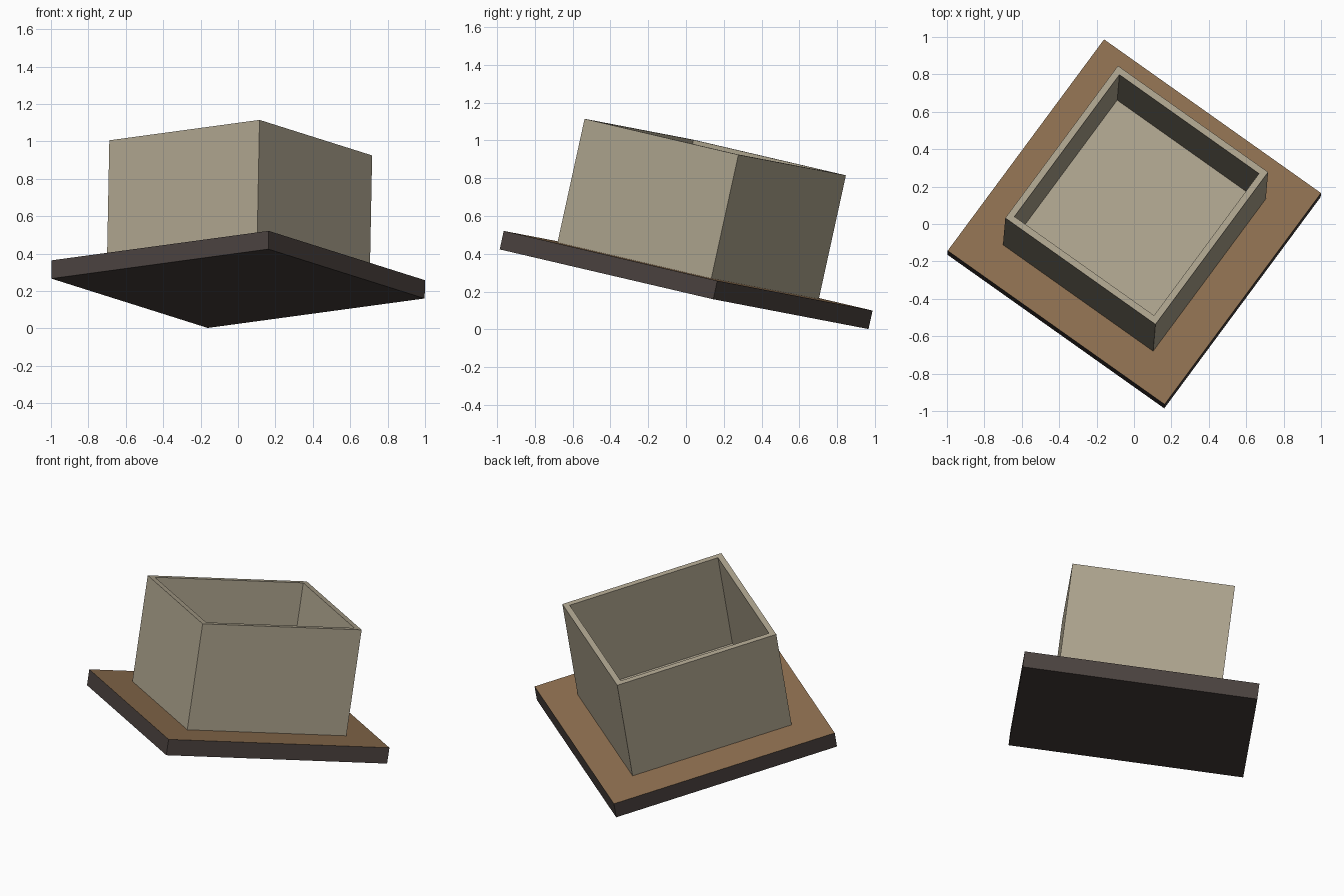
import bpy, bmesh
from mathutils import Vector, Matrix

if "Cube" in bpy.data.objects:
    bpy.data.objects.remove(bpy.data.objects["Cube"])

# Tilted frame: u and v run along the plate edges, n is the plate normal
u = Vector((0.84, 1.135, -0.265)).normalized()
v = Vector((-1.16, 0.81, -0.155))
v = (v - u * v.dot(u)).normalized()
n = u.cross(v)
frame = Matrix((u, v, n)).transposed().to_4x4()
frame.translation = Vector((0, -0.01, 0.213))


def material(name, color):
    m = bpy.data.materials.new(name)
    m.diffuse_color = (*color, 1)
    m.use_nodes = True
    m.node_tree.nodes["Principled BSDF"].inputs["Base Color"].default_value = m.diffuse_color
    return m


wood = material("wood_top", (0.27, 0.16, 0.08))
dark = material("dark_edge", (0.07, 0.055, 0.05))
pale = material("pale_panel", (0.42, 0.37, 0.27))


def block(name, center, size, mats):
    bm = bmesh.new()
    bmesh.ops.create_cube(bm, size=1)
    for p in bm.verts:
        p.co = Vector([c + a * s for c, a, s in zip(center, p.co, size)])
    bm.normal_update()
    if len(mats) > 1:
        for f in bm.faces:
            f.material_index = 0 if f.normal.z > 0.5 else 1
    me = bpy.data.meshes.new(name)
    bm.to_mesh(me)
    bm.free()
    for m in mats:
        me.materials.append(m)
    ob = bpy.data.objects.new(name, me)
    ob.matrix_world = frame
    bpy.context.collection.objects.link(ob)


P, T = 1.43, 0.10              # plate width and thickness
LU, LV, H = 1.03, 0.99, 0.67   # box size
W = 0.035                      # wall thickness

# Base plate
block("base_plate", (0, 0, T / 2), (P, P, T), [wood, dark])

# Box floor
block("box_floor", (0, 0, T + W / 2), (LU - 2 * W, LV - 2 * W, W), [pale])

# Four walls, butted at the corners
for s, side in ((-1, "front"), (1, "back")):
    block(side + "_wall", (s * (LU - W) / 2, 0, T + H / 2), (W, LV - 2 * W, H), [pale])
for s, side in ((-1, "right"), (1, "left")):
    block(side + "_wall", (0, s * (LV - W) / 2, T + H / 2), (LU, W, H), [pale])
